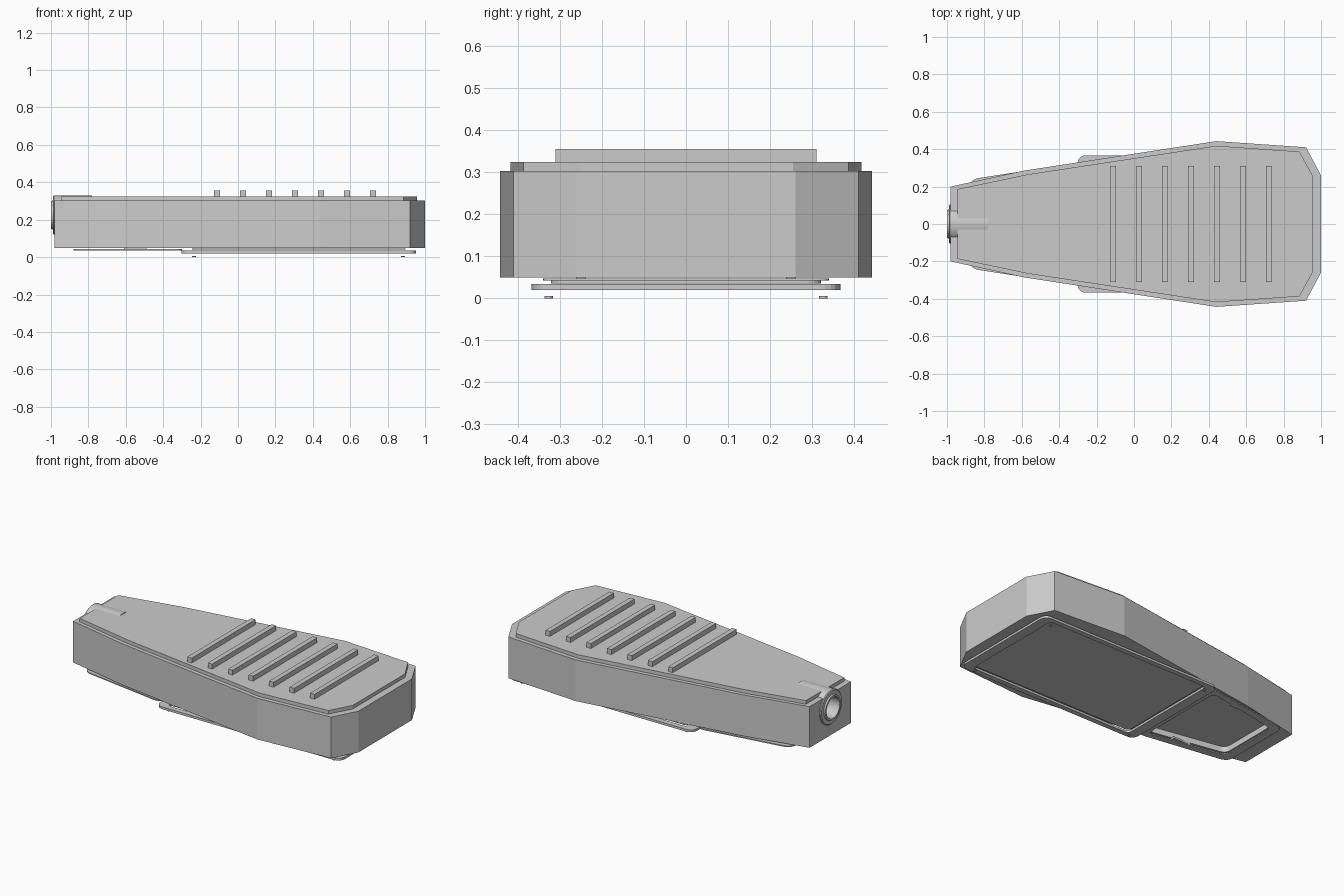
import bpy, bmesh, math
from mathutils import Matrix

if "Cube" in bpy.data.objects:
    bpy.data.objects.remove(bpy.data.objects["Cube"])


def make_object(name, bm):
    bmesh.ops.recalc_face_normals(bm, faces=bm.faces)
    me = bpy.data.meshes.new(name)
    bm.to_mesh(me)
    bm.free()
    ob = bpy.data.objects.new(name, me)
    bpy.context.collection.objects.link(ob)
    return ob


def mirrored(half):
    # complete a half outline (y > 0) across the long axis
    return half + [(x, -y) for x, y in reversed(half)]


def rounded(half, r, n=6):
    # round every corner of a mirrored outline with a quadratic arc
    pts, out = mirrored(half), []
    for i, p in enumerate(pts):
        ends = []
        for q in (pts[i - 1], pts[(i + 1) % len(pts)]):
            d = math.dist(p, q)
            ends.append([p[k] + (q[k] - p[k]) * r / d for k in (0, 1)])
        for j in range(n + 1):
            t = j / n
            out.append(tuple((1 - t) ** 2 * ends[0][k] + 2 * t * (1 - t) * p[k] + t * t * ends[1][k]
                             for k in (0, 1)))
    return out


def prism(name, pts, z0, z1):
    bm = bmesh.new()
    f = bm.faces.new([bm.verts.new((x, y, z0)) for x, y in pts])
    g = bmesh.ops.extrude_face_region(bm, geom=[f])["geom"]
    bmesh.ops.translate(bm, vec=(0, 0, z1 - z0), verts=[v for v in g if isinstance(v, bmesh.types.BMVert)])
    return make_object(name, bm)


def frame(name, outer, inner, z0, z1):
    # flat ring between two outlines with equal point counts
    bm = bmesh.new()
    loops = [[bm.verts.new((x, y, z)) for x, y in pts]
             for pts, z in ((outer, z0), (outer, z1), (inner, z1), (inner, z0))]
    n = len(outer)
    for k in range(4):
        a, b = loops[k], loops[(k + 1) % 4]
        for i in range(n):
            j = (i + 1) % n
            bm.faces.new((a[i], a[j], b[j], b[i]))
    return make_object(name, bm)


def lathe_x(name, profile, zc, n=32):
    # revolve (x, radius) points about a lengthwise axis, closing both ends
    bm = bmesh.new()
    rings = [[bm.verts.new((x, r * math.cos(2 * math.pi * i / n), zc + r * math.sin(2 * math.pi * i / n)))
              for i in range(n)] for x, r in profile]
    for a, b in zip(rings, rings[1:]):
        for i in range(n):
            j = (i + 1) % n
            bm.faces.new((a[i], a[j], b[j], b[i]))
    bm.faces.new(rings[0])
    bm.faces.new(rings[-1])
    return make_object(name, bm)


def box(name, c, s):
    bm = bmesh.new()
    bmesh.ops.create_cube(bm, size=1, matrix=Matrix.Translation(c) @ Matrix.Diagonal((*s, 1)))
    return make_object(name, bm)


def cut(ob, cutter):
    m = ob.modifiers.new("cut", "BOOLEAN")
    m.operation, m.object, m.solver = "DIFFERENCE", cutter, "EXACT"
    bpy.context.view_layer.objects.active = ob
    bpy.ops.object.modifier_apply(modifier=m.name)
    bpy.data.objects.remove(cutter)


# Main housing with cable bore and underside recess
body = prism("pedal_body", mirrored([(-.98, .2), (-.59, .285), (.44, .443), (.92, .41), (1, .26)]), .05, .303)
cut(body, lathe_x("bore_cutter", [(-1.1, .09), (-.8, .09)], .225))
hatch_in = [(-.83, .195), (-.34, .285)]
cut(body, prism("recess_cutter", rounded(hatch_in, .04), 0, .085))

# Raised top plate and grip ribs
prism("top_plate", mirrored([(-.945, .186), (-.57, .265), (.44, .418), (.885, .387), (.957, .255)]), .303, .325)
for i in range(7):
    box(f"grip_rib_{i + 1}", (-.112 + i * .139, 0, .337), (.03, .62, .036))

# Cable socket at the narrow end
socket = lathe_x("cable_socket", [(-.78, .105), (-.985, .105), (-.99, .1), (-.99, .077), (-1, .075),
                                  (-1, .064), (-.85, .06)], .225)
bpy.context.view_layer.objects.active = socket
socket.select_set(True)
bpy.ops.object.shade_smooth_by_angle(angle=math.radians(30))

# Rear hatch frame with side tabs
frame("hatch_frame", rounded([(-.88, .238), (-.3, .328)], .05), rounded(hatch_in, .04), .035, .042)
for s in (-1, 1):
    box("hatch_tab", (-.55, s * .25, .045), (.12, .024, .012))

# Base plate: rounded rim with recessed panel
rim_in = rounded([(-.24, .335), (.89, .335)], .03)
frame("base_rim", rounded([(-.302, .367), (.952, .367)], .05), rim_in, .02, .034)
prism("base_panel", rounded([(-.245, .34), (.895, .34)], .03), .042, .047)

# Small feet
for x in (-.235, .882):
    for y in (-.327, .327):
        bm = bmesh.new()
        bmesh.ops.create_cone(bm, cap_ends=True, segments=16, radius1=.01, radius2=.01, depth=.006,
                              matrix=Matrix.Translation((x, y, .003)))
        make_object("foot", bm)
